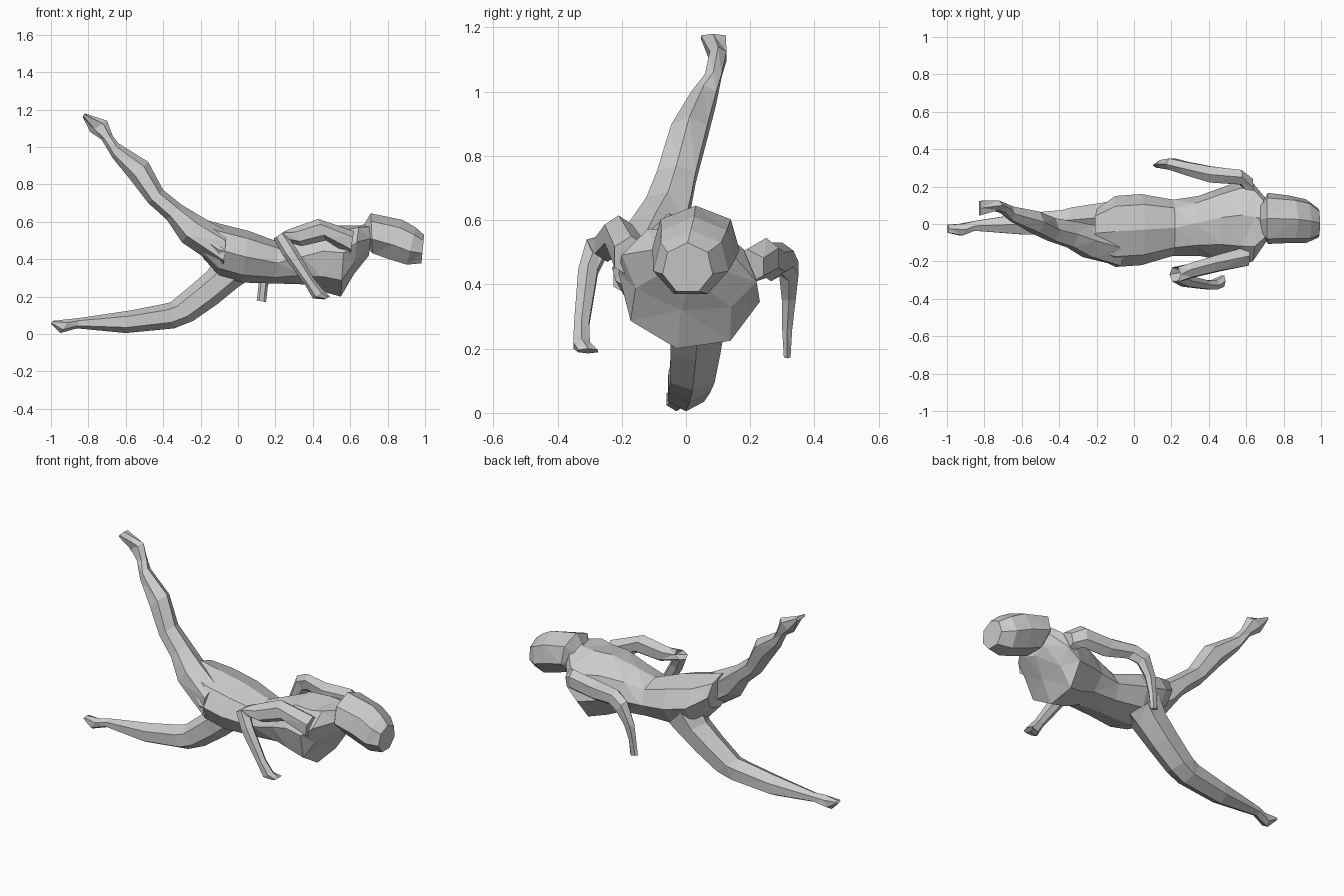
import bpy, bmesh, math

def loft(name, rings, n=6):
    """Ring: (x,z) upper edge, (x,z) lower edge, y centre, y half width, optional roll."""
    bm = bmesh.new()
    loops = []
    for r in rings:
        xt, zt, xb, zb, yc, hy = r[:6]
        roll = r[6] if len(r) > 6 else 0
        cx, cz, dx, dz = (xt + xb) / 2, (zt + zb) / 2, (xt - xb) / 2, (zt - zb) / 2
        half = math.hypot(dx, dz)
        loop = []
        for i in range(n):
            a = 2 * math.pi * i / n
            c, s = math.cos(a), math.sin(a)
            loop.append(bm.verts.new((cx + dx * c,
                                      yc + hy * s + roll * half * c,
                                      cz + dz * c - roll * hy * s)))
        loops.append(loop)
    for a, b in zip(loops, loops[1:]):
        for i in range(n):
            j = (i + 1) % n
            bm.faces.new((a[i], a[j], b[j], b[i]))
    bm.faces.new(loops[0])
    bm.faces.new(loops[-1][::-1])
    bmesh.ops.triangulate(bm, faces=bm.faces[:])
    bmesh.ops.recalc_face_normals(bm, faces=bm.faces[:])
    me = bpy.data.meshes.new(name)
    bm.to_mesh(me)
    bm.free()
    ob = bpy.data.objects.new(name, me)
    bpy.context.collection.objects.link(ob)
    return ob

# Torso from pelvis to neck
loft("torso", [
    (-0.21, 0.62, -0.19, 0.41, -0.05, 0.13),
    (-0.10, 0.59, -0.10, 0.31, -0.04, 0.19),
    (0.06, 0.55, 0.02, 0.275, -0.03, 0.19),
    (0.22, 0.49, 0.20, 0.27, -0.02, 0.15),
    (0.33, 0.53, 0.36, 0.265, -0.01, 0.16, 0.1),
    (0.47, 0.58, 0.44, 0.23, 0.00, 0.19, 0.2),
    (0.58, 0.58, 0.55, 0.20, 0.01, 0.22, 0.2),
    (0.65, 0.58, 0.62, 0.32, 0.01, 0.21, 0.2),
    (0.72, 0.60, 0.70, 0.42, 0.02, 0.11),
], 8)

# Head with hair
loft("head", [
    (0.67, 0.58, 0.69, 0.46, 0.03, 0.08),
    (0.71, 0.645, 0.72, 0.42, 0.03, 0.14),
    (0.88, 0.61, 0.80, 0.39, 0.025, 0.13),
    (0.95, 0.57, 0.90, 0.36, 0.015, 0.12),
    (0.995, 0.53, 0.98, 0.37, 0.005, 0.08),
], 7)

# Leg raised behind the body
loft("raised_leg", [
    (-0.06, 0.55, -0.08, 0.34, -0.13, 0.11),
    (-0.20, 0.63, -0.30, 0.49, -0.09, 0.10),
    (-0.30, 0.69, -0.38, 0.61, -0.055, 0.08),
    (-0.40, 0.77, -0.48, 0.70, -0.03, 0.07),
    (-0.48, 0.92, -0.58, 0.83, 0.01, 0.065),
    (-0.64, 1.02, -0.67, 0.94, 0.055, 0.045),
    (-0.67, 1.06, -0.73, 1.04, 0.085, 0.03),
    (-0.70, 1.14, -0.79, 1.08, 0.10, 0.03),
    (-0.82, 1.18, -0.83, 1.16, 0.085, 0.045),
])

# Leg stretched along the ground
loft("ground_leg", [
    (-0.10, 0.45, 0.06, 0.29, 0.04, 0.11),
    (-0.16, 0.34, 0.00, 0.25, 0.035, 0.10),
    (-0.24, 0.27, -0.11, 0.16, 0.03, 0.09),
    (-0.36, 0.17, -0.24, 0.07, 0.02, 0.08),
    (-0.40, 0.16, -0.34, 0.03, 0.01, 0.075),
    (-0.58, 0.125, -0.60, 0.005, 0.00, 0.065),
    (-0.85, 0.085, -0.86, 0.03, -0.01, 0.03),
    (-0.90, 0.08, -0.95, 0.005, -0.03, 0.035),
    (-0.99, 0.07, -1.00, 0.055, -0.025, 0.025),
])

# Near arm, elbow back and hand forward
loft("near_arm", [
    (0.62, 0.55, 0.60, 0.42, -0.17, 0.06),
    (0.43, 0.615, 0.47, 0.50, -0.21, 0.05),
    (0.30, 0.57, 0.34, 0.47, -0.245, 0.045),
    (0.25, 0.55, 0.19, 0.51, -0.27, 0.045),
    (0.31, 0.46, 0.24, 0.42, -0.305, 0.035),
    (0.41, 0.29, 0.36, 0.26, -0.325, 0.027),
    (0.46, 0.23, 0.40, 0.19, -0.325, 0.03),
    (0.49, 0.20, 0.46, 0.185, -0.305, 0.035),
])

# Far arm, bent straight down at the elbow
loft("far_arm", [
    (0.64, 0.51, 0.62, 0.40, 0.19, 0.06),
    (0.58, 0.545, 0.56, 0.42, 0.25, 0.045),
    (0.40, 0.53, 0.42, 0.41, 0.265, 0.05),
    (0.25, 0.53, 0.29, 0.43, 0.30, 0.04),
    (0.17, 0.49, 0.24, 0.41, 0.32, 0.035),
    (0.12, 0.36, 0.19, 0.35, 0.32, 0.025),
    (0.11, 0.26, 0.16, 0.26, 0.315, 0.018),
    (0.10, 0.18, 0.15, 0.17, 0.315, 0.012),
])
